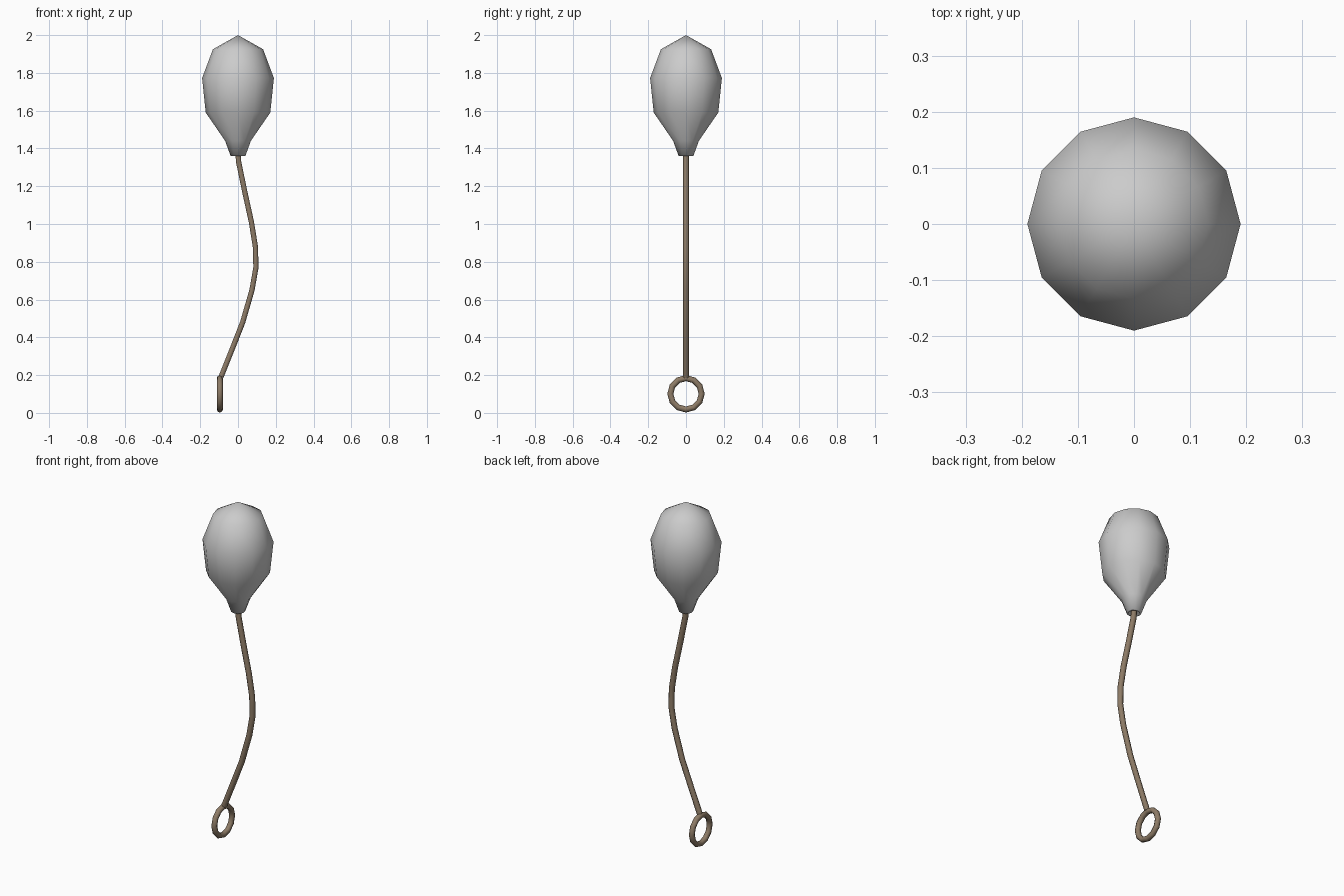
import bpy, bmesh, math

if "Cube" in bpy.data.objects:
    bpy.data.objects.remove(bpy.data.objects["Cube"])

tan = bpy.data.materials.new("string_tan")
tan.diffuse_color = (0.27, 0.20, 0.135, 1)
tan.use_nodes = True
tan.node_tree.nodes["Principled BSDF"].inputs["Base Color"].default_value = tan.diffuse_color


def lathe(name, profile, sides):
    bm = bmesh.new()
    verts = [bm.verts.new((r, 0, z)) for r, z in profile]
    edges = [bm.edges.new(pair) for pair in zip(verts, verts[1:])]
    bmesh.ops.spin(bm, geom=verts + edges, axis=(0, 0, 1), cent=(0, 0, 0),
                   angle=math.tau, steps=sides)
    bmesh.ops.remove_doubles(bm, verts=bm.verts, dist=0.001)
    bmesh.ops.recalc_face_normals(bm, faces=bm.faces)
    for f in bm.faces:
        f.smooth = True
    mesh = bpy.data.meshes.new(name)
    bm.to_mesh(mesh)
    bm.free()
    obj = bpy.data.objects.new(name, mesh)
    bpy.context.collection.objects.link(obj)
    return obj


# Balloon: twelve-sided teardrop with a flared neck and a recessed mouth
lathe("balloon", [(0, 2.0), (0.133, 1.925), (0.19, 1.773), (0.171, 1.59),
                  (0.068, 1.44), (0.039, 1.36), (0.028, 1.36),
                  (0.02, 1.39), (0, 1.39)], 12)

# String: wavy tube in the x-z plane
path = [(-0.001, 1.39), (0.003, 1.33), (0.036, 1.17), (0.071, 1.01),
        (0.092, 0.88), (0.095, 0.77), (0.074, 0.65), (0.025, 0.48),
        (-0.03, 0.34), (-0.09, 0.19)]
curve = bpy.data.curves.new("string", 'CURVE')
curve.dimensions = '3D'
curve.bevel_depth = 0.016
curve.bevel_resolution = 1
curve.use_fill_caps = True
spline = curve.splines.new('POLY')
spline.points.add(len(path) - 1)
for p, (x, z) in zip(spline.points, path):
    p.co = (x, 0, z, 1)
curve.materials.append(tan)
string = bpy.data.objects.new("string", curve)
bpy.context.collection.objects.link(string)

# Pull ring at the end of the string
bpy.ops.mesh.primitive_torus_add(major_segments=12, minor_segments=8,
                                 major_radius=0.083, minor_radius=0.016,
                                 location=(-0.096, 0, 0.101),
                                 rotation=(0, math.pi / 2, 0))
ring = bpy.context.object
ring.name = "pull_ring"
ring.data.materials.append(tan)
bpy.ops.object.shade_smooth()
